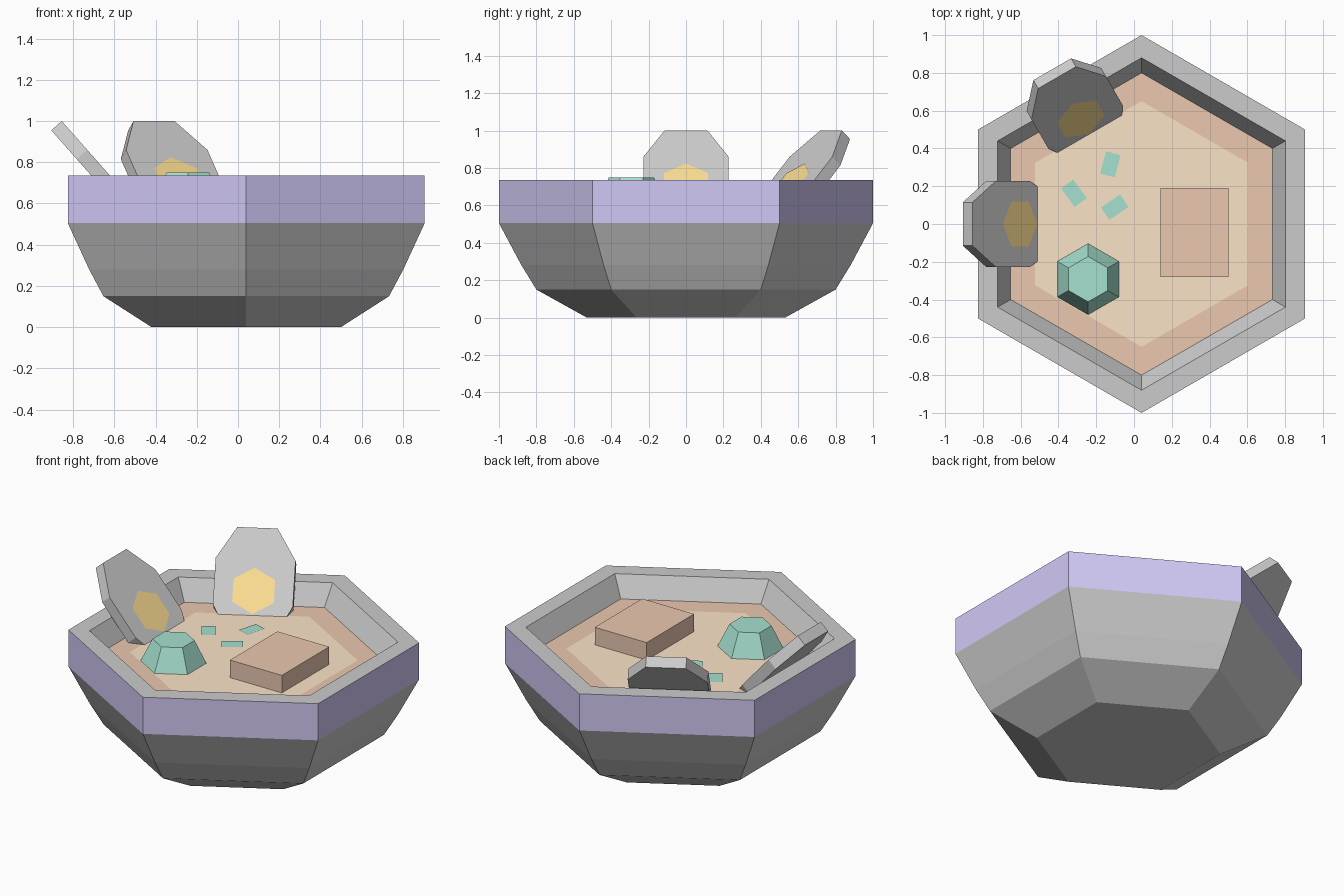
import bpy, bmesh
from math import pi, cos, sin, radians
from mathutils import Matrix, Vector

if "Cube" in bpy.data.objects:
    bpy.data.objects.remove(bpy.data.objects["Cube"])

CX = 0.04        # bowl axis
SOUP_Z = 0.61    # broth level


def mat(name, r, g, b):
    m = bpy.data.materials.new(name)
    m.diffuse_color = (r, g, b, 1)
    m.use_nodes = True
    m.node_tree.nodes["Principled BSDF"].inputs["Base Color"].default_value = m.diffuse_color
    return m


purple = mat("purple", 0.64, 0.58, 0.92)
tan = mat("light_broth", 0.97, 0.775, 0.576)
brown = mat("brown", 0.83, 0.58, 0.435)
green = mat("green", 0.38, 0.75, 0.62)
yellow = mat("yolk_yellow", 0.97, 0.73, 0.29)
grey = mat("grey", 0.8, 0.8, 0.8)


def finish(name, bm, mats=(), fix_normals=True):
    if fix_normals:
        bmesh.ops.recalc_face_normals(bm, faces=bm.faces[:])
    me = bpy.data.meshes.new(name)
    bm.to_mesh(me)
    bm.free()
    for m in mats:
        me.materials.append(m)
    ob = bpy.data.objects.new(name, me)
    bpy.context.collection.objects.link(ob)
    return ob


def hex_loft(bm, profile, cx, cy, bands=None, bottom=True, top=True):
    """Stack hexagons (radius, z), with corners on the y axis."""
    rings = [[bm.verts.new((cx + r * sin(i * pi / 3), cy + r * cos(i * pi / 3), z))
              for i in range(6)] for r, z in profile]
    for k, (a, b) in enumerate(zip(rings, rings[1:])):
        for i in range(6):
            j = (i + 1) % 6
            f = bm.faces.new((a[i], a[j], b[j], b[i]))
            f.material_index = bands[k] if bands else 0
    if bottom:
        bm.faces.new(rings[0])
    if top:
        return bm.faces.new(rings[-1])


# Bowl: outer wall, purple band, flat rim, inner wall and hidden floor
bm = bmesh.new()
hex_loft(bm, [(0.53, 0), (0.80, 0.15), (0.88, 0.28), (1, 0.505), (1, 0.735),
              (0.88, 0.735), (0.80, SOUP_Z), (0.78, 0.57)],
         CX, 0, [0, 0, 0, 1, 0, 0, 0])
finish("bowl", bm, [grey, purple])

# Broth surface: darker border around a lighter middle
bm = bmesh.new()
hex_loft(bm, [(0.80, SOUP_Z), (0.65, SOUP_Z)], CX, 0, [0], bottom=False).material_index = 1
for f in bm.faces:
    f.normal_update()
    if f.normal.z < 0:
        f.normal_flip()
finish("broth", bm, [brown, tan], False)

# Green dumpling
bm = bmesh.new()
hex_loft(bm, [(0.188, SOUP_Z), (0.12, 0.75)], -0.243, -0.292)
finish("green_dumpling", bm, [green])

# Meat block
bm = bmesh.new()
bmesh.ops.create_cube(bm, size=1, matrix=Matrix.Translation((0.32, -0.045, 0.66))
                      @ Matrix.Diagonal((0.36, 0.47, 0.12, 1)))
finish("meat_block", bm, [brown])

# Flat herb pieces
for n, (x, y, a) in enumerate([(-0.125, 0.316, 75), (-0.318, 0.163, -54), (-0.102, 0.089, 34)]):
    bm = bmesh.new()
    bmesh.ops.create_grid(bm, x_segments=1, y_segments=1, size=0.5,
                          matrix=Matrix.Translation((x, y, SOUP_Z + 0.004))
                          @ Matrix.Rotation(radians(a), 4, 'Z')
                          @ Matrix.Diagonal((0.122, 0.08, 1, 1)))
    finish(f"herb_piece_{n + 1}", bm, [green], False)

# Egg halves: tilted slabs leaning on the rim, with hexagonal yolks
down = Vector((0.335, 0, -0.379)).normalized()
normal = Vector((-down.z, 0, down.x))
top_point = Vector((-0.855, 0, 1.0))
half = [(0.115, 0), (0.228, 0.187), (0.228, 0.46), (0.19, 0.535)]   # (width, distance down)
outline = half + [(-w, t) for w, t in reversed(half)]
yolk = [(0.137 * sin(i * pi / 3), 0.376 + 0.137 * cos(i * pi / 3)) for i in range(6)]


def on_slab(w, t, lift, spin):
    p = top_point + down * t + normal * lift + Vector((0, w, 0))
    axis = Vector((CX, 0, 0))
    return axis + Matrix.Rotation(spin, 3, 'Z') @ (p - axis)


for n, spin in enumerate((0, -pi / 3)):
    bm = bmesh.new()
    front = [bm.verts.new(on_slab(w, t, 0, spin)) for w, t in outline]
    back = [bm.verts.new(on_slab(w, t, -0.068, spin)) for w, t in outline]
    bm.faces.new(front)
    bm.faces.new(back[::-1])
    for i in range(len(outline)):
        j = (i + 1) % len(outline)
        bm.faces.new((front[i], back[i], back[j], front[j]))
    finish(f"egg_white_{n + 1}", bm)

    bm = bmesh.new()
    f = bm.faces.new([bm.verts.new(on_slab(w, t, 0.004, spin)) for w, t in yolk])
    f.normal_update()
    if f.normal.z < 0:
        f.normal_flip()
    finish(f"egg_yolk_{n + 1}", bm, [yellow], False)
